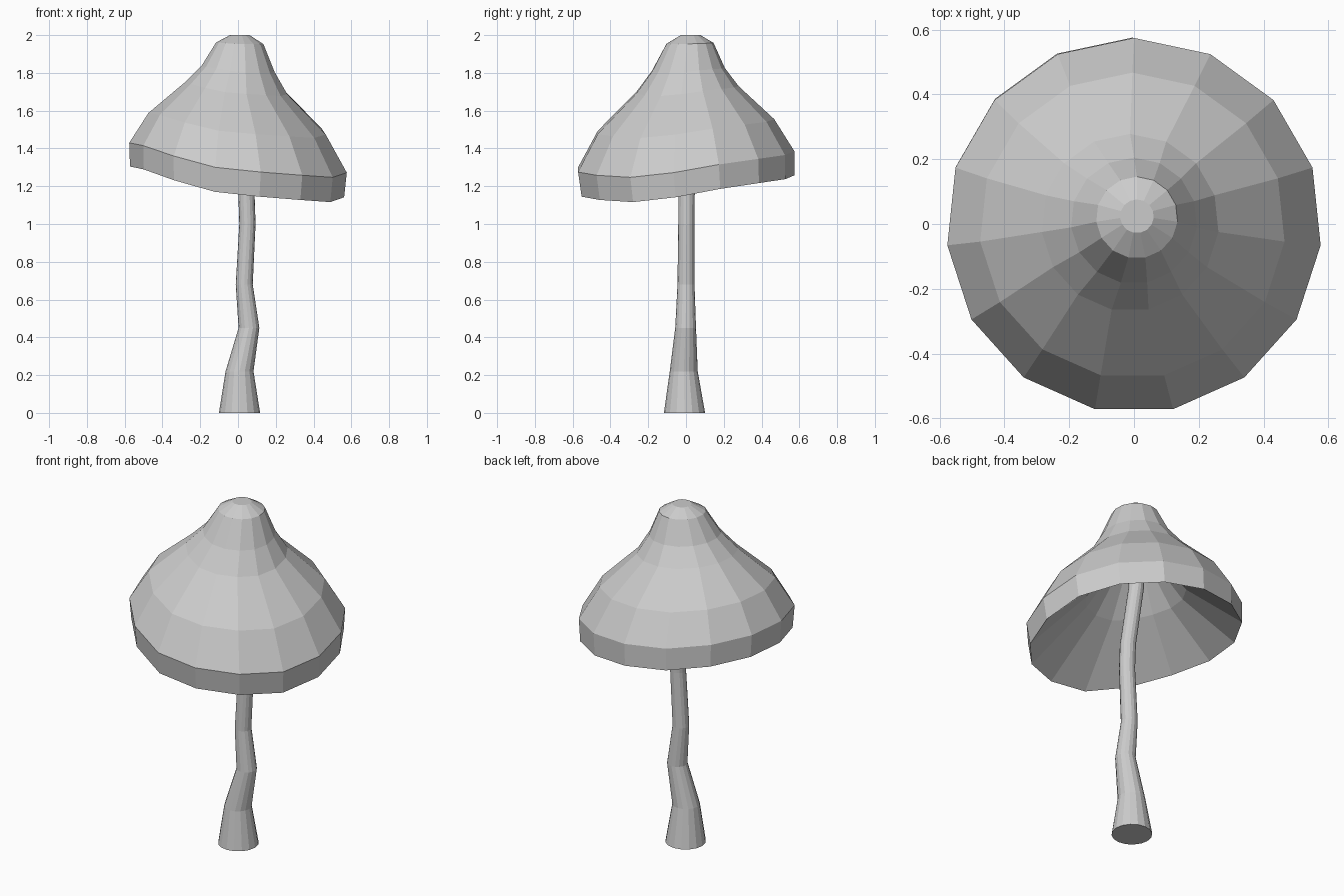
import bpy, bmesh, math

cube = bpy.data.objects.get("Cube")
if cube:
    bpy.data.objects.remove(cube)


def material(name, rgb):
    m = bpy.data.materials.new(name)
    m.use_nodes = True
    m.diffuse_color = (*rgb, 1)
    m.node_tree.nodes["Principled BSDF"].inputs["Base Color"].default_value = (*rgb, 1)
    return m


grey = material("pale grey", (0.6, 0.6, 0.6))


def loft(name, rings, caps):
    """Skin a list of equal-length point rings, capping the given ring ends."""
    bm = bmesh.new()
    loops = [[bm.verts.new(p) for p in ring] for ring in rings]
    n = len(loops[0])
    for a, b in zip(loops, loops[1:]):
        for i in range(n):
            j = (i + 1) % n
            bm.faces.new((a[i], a[j], b[j], b[i]))
    for k in caps:
        bm.faces.new(loops[k])
    bmesh.ops.recalc_face_normals(bm, faces=bm.faces)
    mesh = bpy.data.meshes.new(name)
    bm.to_mesh(mesh)
    bm.free()
    mesh.materials.append(grey)
    obj = bpy.data.objects.new(name, mesh)
    bpy.context.collection.objects.link(obj)
    return obj


# Drooping rim: height offset of each of the cap's sides, clockwise from the back
DROOP = [.035, .015, -.005, -.035, -.078, -.103, -.092, -.075,
         -.05, .01, .065, .08, .08, .07, .05]


def cap_ring(x, y, z, r, droop):
    n = len(DROOP)
    ring = []
    for k, d in enumerate(DROOP):
        a = math.pi / 2 - math.tau * k / n
        ring.append((x + r * math.cos(a), y + r * math.sin(a), z + d * droop))
    return ring


# Cap: hollow underside from the stem outwards, rim, then up the outside to the crown
CAP = [
    (.008, .02, 1.68, .10, .2),
    (-.008, .004, 1.475, .27, .4),
    (-.005, .005, 1.222, .57, 1.03),
    (.0, -.005, 1.35, .579, 1),
    (-.005, -.005, 1.53, .472, .72),
    (-.012, .004, 1.717, .274, .38),
    (.0, .01, 1.82, .195, .2),
    (.009, .02, 1.957, .126, .05),
    (.009, .024, 2.0, .052, 0),
]
loft("mushroom_cap", [cap_ring(*c) for c in CAP], (0, -1))

# Stem: crooked tapering tube
STEM = [
    (.008, -.008, 0, .109),
    (.008, -.012, .22, .074),
    (.058, -.002, .45, .055),
    (.033, .0, .68, .045),
    (.05, .002, 1.0, .043),
    (.045, .003, 1.15, .043),
    (.01, .03, 1.5, .042),
    (.008, .02, 1.68, .04),
]
SIDES = 16
loft("mushroom_stem",
     [[(x + r * math.cos(math.tau * k / SIDES), y + r * math.sin(math.tau * k / SIDES), z)
       for k in range(SIDES)] for x, y, z, r in STEM], (0, -1))
